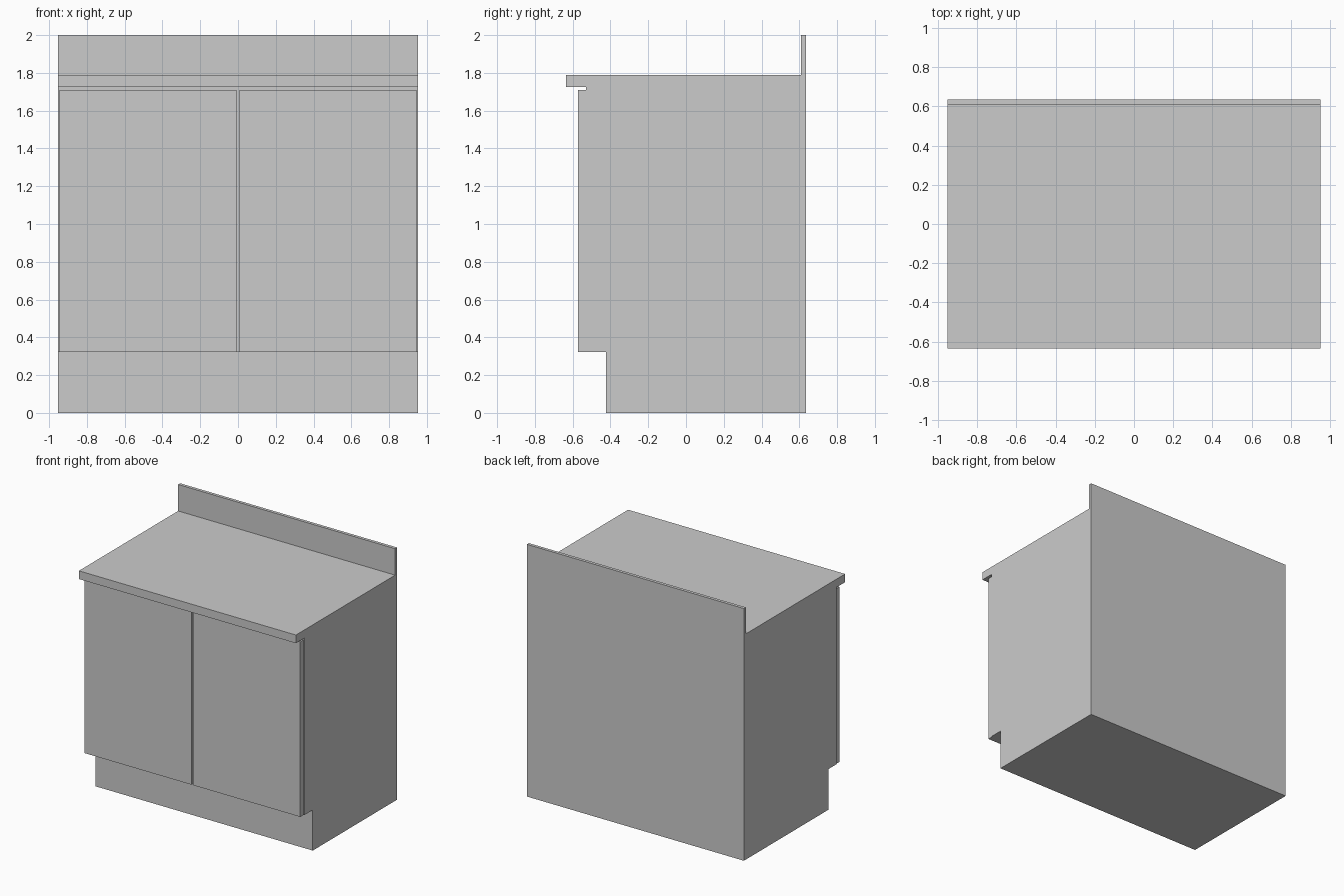
import bpy
import bmesh

if "Cube" in bpy.data.objects:
    bpy.data.objects.remove(bpy.data.objects["Cube"])

HALF_W = 0.952


def extrude_profile(name, points, x0, x1):
    """Extrude a closed (y, z) side profile along x."""
    bm = bmesh.new()
    face = bm.faces.new([bm.verts.new((x0, y, z)) for y, z in points])
    moved = bmesh.ops.extrude_face_region(bm, geom=[face])["geom"]
    verts = [v for v in moved if isinstance(v, bmesh.types.BMVert)]
    bmesh.ops.translate(bm, verts=verts, vec=(x1 - x0, 0, 0))
    bmesh.ops.recalc_face_normals(bm, faces=bm.faces)
    mesh = bpy.data.meshes.new(name)
    bm.to_mesh(mesh)
    bm.free()
    obj = bpy.data.objects.new(name, mesh)
    bpy.context.collection.objects.link(obj)
    return obj


# Cabinet body with recessed toe kick
extrude_profile("cabinet_body", [
    (-0.423, 0), (0.634, 0), (0.634, 1.725), (-0.529, 1.725),
    (-0.529, 0.322), (-0.423, 0.322)], -HALF_W, HALF_W)

# Countertop with overhanging front and upright backsplash
extrude_profile("countertop", [
    (-0.634, 1.725), (0.634, 1.725), (0.634, 2.0), (0.609, 2.0),
    (0.609, 1.79), (-0.634, 1.79)], -HALF_W, HALF_W)

# Pair of flat doors
door_profile = [(-0.571, 0.322), (-0.529, 0.322), (-0.529, 1.71), (-0.571, 1.71)]
for side, sign in (("left", -1), ("right", 1)):
    x0, x1 = sorted((sign * 0.007, sign * 0.946))
    extrude_profile(side + "_door", door_profile, x0, x1)
